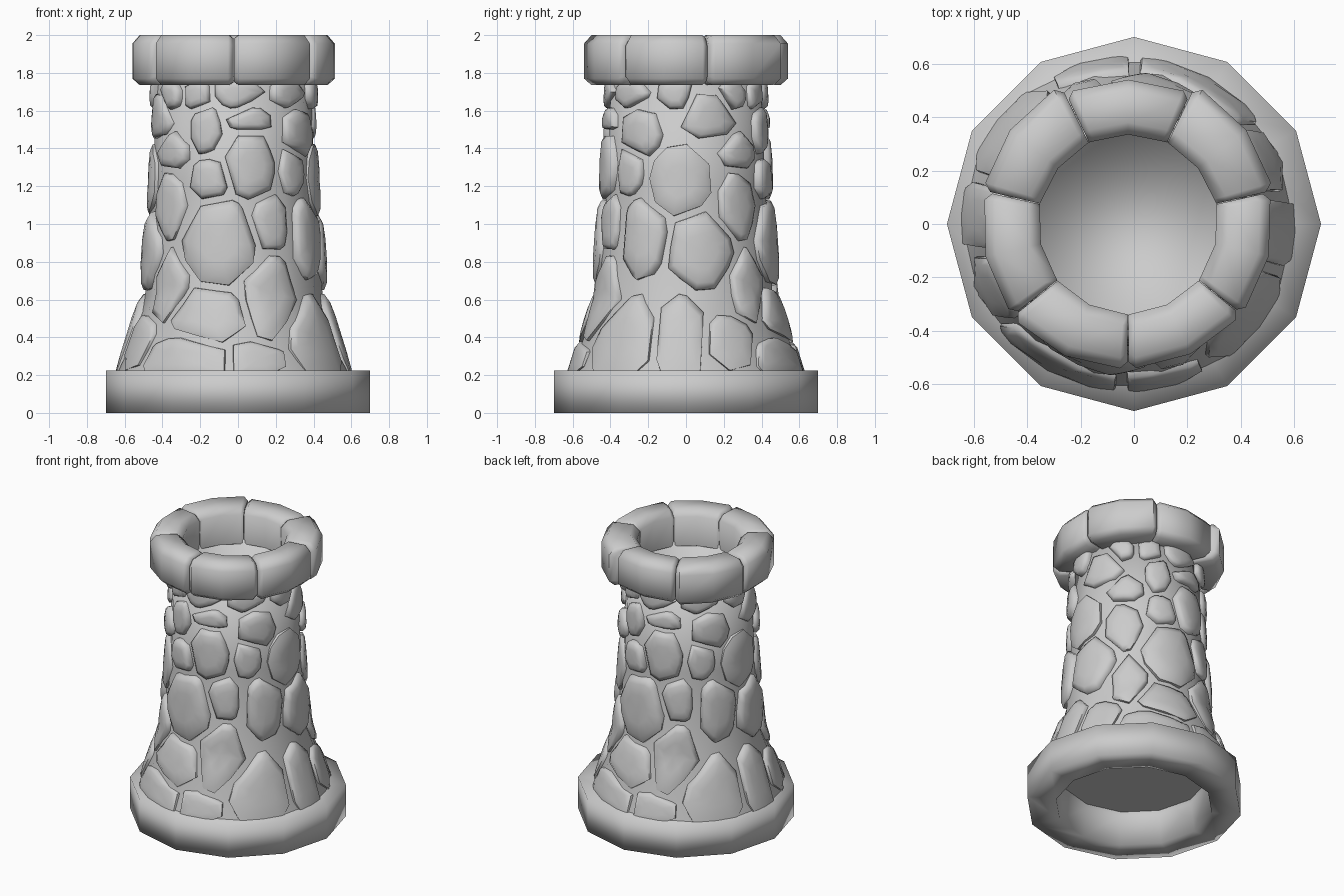
import bpy, bmesh, math, random
from mathutils import Vector

random.seed(4)
if "Cube" in bpy.data.objects:
    bpy.data.objects.remove(bpy.data.objects["Cube"], do_unlink=True)

stone_grey = bpy.data.materials.new("stone grey")
stone_grey.use_nodes = True
GREY = (0.6, 0.6, 0.6, 1)
stone_grey.diffuse_color = GREY
stone_grey.node_tree.nodes["Principled BSDF"].inputs["Base Color"].default_value = GREY

SHIFT = -0.022      # the shaft stands slightly off the plinth's centre
UNROLL = 0.46       # radius used to unroll the shaft into a flat sheet
HALF_TURN = math.pi * UNROLL
SHAFT = [(0.63, 0.2), (0.47, 0.62), (0.43, 1.2), (0.405, 1.78)]


def finish(name, bm, angle):
    bmesh.ops.recalc_face_normals(bm, faces=bm.faces)
    mesh = bpy.data.meshes.new(name)
    bm.to_mesh(mesh)
    bm.free()
    mesh.materials.append(stone_grey)
    obj = bpy.data.objects.new(name, mesh)
    bpy.context.collection.objects.link(obj)
    bpy.ops.object.select_all(action='DESELECT')
    obj.select_set(True)
    bpy.context.view_layer.objects.active = obj
    bpy.ops.object.shade_smooth_by_angle(angle=math.radians(angle))


def bridge(bm, a, b):
    n = len(a)
    for i in range(n):
        bm.faces.new((a[i], a[(i + 1) % n], b[(i + 1) % n], b[i]))


def lathe(name, profile, sides, shift):
    """Revolve (radius, z) points, close both ends, and shade all smooth."""
    bm = bmesh.new()
    rings = []
    for r, z in profile:
        turns = [2 * math.pi * i / sides for i in range(sides)]
        rings.append([bm.verts.new((shift + r * math.cos(t), r * math.sin(t), z)) for t in turns])
    for a, b in zip(rings, rings[1:]):
        bridge(bm, a, b)
    bm.faces.new(rings[0])
    bm.faces.new(rings[-1])
    finish(name, bm, 180)


def shaft_radius(z):
    for (r0, z0), (r1, z1) in zip(SHAFT, SHAFT[1:]):
        if z <= z1:
            return r0 + (r1 - r0) * (z - z0) / (z1 - z0)


def on_shaft(p, lift):
    """Roll a flat point back onto the shaft; stones sink in towards the foot."""
    t = p.x / UNROLL
    r = shaft_radius(p.y) + lift * min(1, (p.y - 0.12) / 0.45)
    return (SHIFT + r * math.sin(t), -r * math.cos(t), p.y)


def clip(poly, normal, limit):
    """Keep the part of a convex polygon where point . normal <= limit."""
    out = []
    for a, b in zip(poly, poly[1:] + poly[:1]):
        da, db = a.dot(normal) - limit, b.dot(normal) - limit
        if da <= 0:
            out.append(a)
        if da * db < 0:
            out.append(a.lerp(b, da / (da - db)))
    return out


def reach(stone, d):
    """Extent of a stone's ellipse along a direction."""
    return 1 / math.hypot(d.x / stone[1], d.y / stone[2])


# Plinth, hollow underneath
lathe("plinth", [(0.46, 0.32), (0.48, 0.2), (0.51, 0), (0.7, 0), (0.7, 0.225), (0.5, 0.225)],
      12, 0)

# Shaft rooted inside the plinth, with a deep well at the top
lathe("shaft", [(0.49, 0.34), (0.54, 0.1), (0.65, 0.1)] + SHAFT + [(0.35, 1.78), (0.35, 1.2)],
      14, SHIFT)

# Rubble stones over half a turn: angle, height, half width, half height
LAYOUT = [
    (-54, 1.68, .1, .07), (-28, 1.68, .09, .07), (4, 1.69, .15, .07),
    (45, 1.69, .13, .07), (83, 1.69, .11, .08),
    (-70, 1.57, .24, .11), (-21, 1.5, .09, .12), (11, 1.55, .13, .06), (55, 1.48, .13, .13),
    (-49, 1.38, .12, .09), (-17, 1.23, .1, .11), (11, 1.3, .13, .17),
    (46, 1.28, .09, .13), (85, 1.22, .16, .19),
    (-52, 1.09, .12, .18), (-10, .9, .19, .24), (26, 1, .1, .15),
    (60, .93, .13, .21), (-80, .87, .16, .21),
    (-45, .67, .11, .21), (-16, .53, .18, .14), (24, .6, .14, .25), (52, .4, .16, .22),
    (-25, .29, .22, .1), (11, .29, .13, .09), (-65, .38, .11, .13), (87, .4, .11, .22)]
stones = [(Vector((math.radians(a) * UNROLL, z)), w, h) for a, z, w, h in LAYOUT]


def outline(index):
    """Stone outline: a rough oval trimmed against its neighbours."""
    c, w, h = stones[index]
    phase = random.random()
    corners = 7
    poly = []
    for i in range(corners):
        t = (i + phase + random.uniform(-0.2, 0.2)) * 2 * math.pi / corners
        k = random.uniform(1.08, 1.25)
        poly.append(c + Vector((w * k * math.cos(t), h * k * math.sin(t))))
    for j, other in enumerate(stones):
        for turn in (-1, 0, 1):
            if j == index:
                continue
            d = other[0] + Vector((turn * HALF_TURN, 0)) - c
            gap = d.length
            d.normalize()
            mine, theirs = reach(stones[index], d), reach(other, d)
            poly = clip(poly, d, c.dot(d) + gap * mine / (mine + theirs) - 0.016)
    poly = clip(poly, Vector((0, 1)), 1.76)
    poly = clip(poly, Vector((0, -1)), -0.205)
    # drop tiny edges and split long ones so the stone wraps round the shaft
    neat = []
    for a, b in zip(poly, poly[1:] + poly[:1]):
        if (b - a).length > 0.025:
            neat.append(a)
            if (b - a).length > 0.13:
                neat.append(a.lerp(b, 0.5))
    return neat


bm = bmesh.new()
for index in range(len(stones)):
    edge = outline(index)
    middle = sum(edge, Vector((0, 0))) / len(edge)
    bulge = random.uniform(0.026, 0.038)
    for turn in (0, 1):
        move = Vector((turn * HALF_TURN, 0))
        rings = []
        for scale, lift in ((1, -0.03), (0.98, bulge * 0.35), (0.8, bulge * 0.85), (0.45, bulge)):
            rings.append([bm.verts.new(on_shaft(middle.lerp(p, scale) + move, lift)) for p in edge])
        for a, b in zip(rings, rings[1:]):
            bridge(bm, a, b)
        tip = bm.verts.new(on_shaft(middle + move, bulge))
        last = rings[-1]
        for a, b in zip(last, last[1:] + last[:1]):
            bm.faces.new((a, b, tip))
finish("rubble_stones", bm, 60)

# Crown of chunky blocks, each a chamfered section swept round an arc;
# every block stands out by its own amount at its two ends
SECTION = [(0.34, 1.75), (0.37, 1.735), (0.5, 1.735), (0.54, 1.77),
           (0.54, 1.955), (0.5, 2), (0.38, 2), (0.335, 1.96)]
SWELLS = [(0, 0), (0, 0), (0.015, 0.035), (0, 0), (0.035, 0.015), (0.005, 0.01), (0.015, 0)]
BLOCKS = len(SWELLS)
for n, (start, end) in enumerate(SWELLS):
    bm = bmesh.new()
    centre = -math.pi / 2 + (n + 0.5) * 2 * math.pi / BLOCKS
    rings = []
    for degrees, shrink in ((-25.5, 0.87), (-22.5, 1), (0, 1), (22.5, 1), (25.5, 0.87)):
        t = centre + math.radians(degrees)
        swell = start + (end - start) * (degrees + 26) / 52
        ring = []
        for r, z in SECTION:
            if r > 0.4:
                r += swell
            r, z = 0.36 + (r - 0.36) * shrink, 1.86 + (z - 1.86) * shrink
            ring.append(bm.verts.new((SHIFT + r * math.cos(t), r * math.sin(t), z)))
        rings.append(ring)
    for a, b in zip(rings, rings[1:]):
        bridge(bm, a, b)
    bm.faces.new(rings[0])
    bm.faces.new(rings[-1])
    finish("crown_block_%d" % (n + 1), bm, 55)
